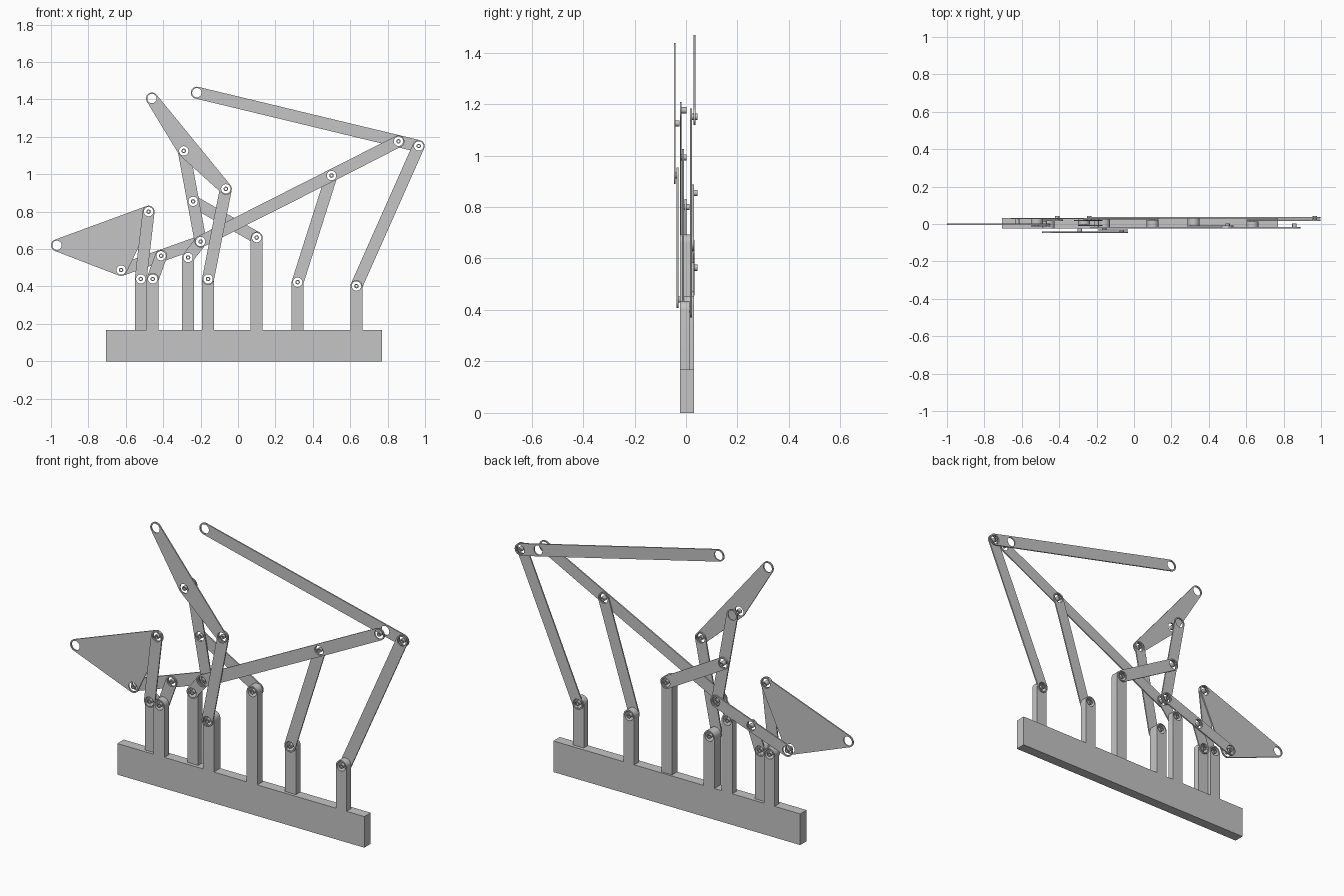
import bpy
from math import sin, cos, tau, pi
from mathutils import Vector, Matrix
from mathutils.geometry import convex_hull_2d

cube = bpy.data.objects.get("Cube")
if cube:
    bpy.data.objects.remove(cube, do_unlink=True)

grey = bpy.data.materials.new("light grey")
grey.use_nodes = True
colour = (0.56, 0.56, 0.56, 1)
grey.diffuse_color = colour
grey.node_tree.nodes["Principled BSDF"].inputs["Base Color"].default_value = colour

R = 0.032       # rounded end of every plate
HOLE = 0.025    # bearing hole
PIN = 0.012     # pin inside the hole
T = 0.007       # plate thickness


def circle(c, r, n=32):
    return [Vector((c[0] + r * cos(tau * i / n), c[1] + r * sin(tau * i / n))) for i in range(n)]


def extrude(name, loops, y0, y1):
    """Fill nested loops drawn in the xz plane and extrude them from y0 to y1."""
    curve = bpy.data.curves.new(name, "CURVE")
    curve.dimensions = "2D"
    curve.fill_mode = "BOTH"
    curve.extrude = (y1 - y0) / 2
    for loop in loops:
        spline = curve.splines.new("POLY")
        spline.points.add(len(loop) - 1)
        for p, v in zip(spline.points, loop):
            p.co = (v[0], v[1], 0, 1)
        spline.use_cyclic_u = True
    temp = bpy.data.objects.new(name + "_outline", curve)
    bpy.context.collection.objects.link(temp)
    graph = bpy.context.evaluated_depsgraph_get()
    mesh = bpy.data.meshes.new_from_object(temp.evaluated_get(graph))
    bpy.data.objects.remove(temp, do_unlink=True)
    mesh.transform(Matrix.Translation((0, (y0 + y1) / 2, 0)) @ Matrix.Rotation(pi / 2, 4, "X"))
    mesh.materials.clear()
    mesh.materials.append(grey)
    obj = bpy.data.objects.new(name, mesh)
    bpy.context.collection.objects.link(obj)


def plate(name, pivots, y0, y1=None, corners=()):
    """Rounded hull around the pivots, with a hole at each pivot."""
    pts = [v for p in pivots for v in circle(p, R)] + [Vector(c) for c in corners]
    hull = [pts[i] for i in convex_hull_2d(pts)]
    extrude(name, [hull] + [circle(p, HOLE) for p in pivots], y0, y0 + T if y1 is None else y1)


# pivots
plate_tip, plate_top, plate_low = (-0.968, 0.62), (-0.478, 0.8), (-0.625, 0.488)
foot_a, foot_b, foot_c = (-0.52, 0.44), (-0.456, 0.44), (-0.267, 0.555)
foot_d, foot_e, foot_f, foot_g = (-0.16, 0.44), (0.1, 0.661), (0.319, 0.423), (0.633, 0.402)
rear_mid, hub = (-0.411, 0.564), (-0.2, 0.64)
arm_tip, arm_mid, arm_low = (-0.46, 1.405), (-0.29, 1.125), (-0.065, 0.922)
sway_mid = (-0.24, 0.855)
beam_mid, beam_end = (0.5, 0.993), (0.858, 1.176)
boom_tip, boom_end = (-0.22, 1.436), (0.966, 1.151)

# base rail and posts
BASE_TOP, FRONT, BACK = 0.168, -0.023, 0.032
extrude("base_rail", [[(-0.705, 0), (0.771, 0), (0.771, BASE_TOP), (-0.705, BASE_TOP)]], FRONT, BACK)
posts = [
    ("a", foot_a, -0.006, BACK), ("b", foot_b, FRONT, 0.015), ("c", foot_c, -0.004, BACK),
    ("d", foot_d, FRONT, BACK), ("e", foot_e, FRONT, 0.021), ("f", foot_f, -0.007, BACK),
    ("g", foot_g, FRONT, 0.014),
]
for tag, p, y0, y1 in posts:
    plate("post_" + tag, [p], y0, y1, [(p[0] - R, BASE_TOP), (p[0] + R, BASE_TOP)])

# moving plates and links
plate("triangle_plate", [plate_tip, plate_top, plate_low], -0.005)
plate("triangle_link", [plate_top, foot_a], -0.014)
plate("rear_rocker", [rear_mid, foot_b], 0.016)
plate("rear_bar", [plate_low, rear_mid, hub], 0.026)
plate("hub_rocker", [foot_c, hub], -0.012)
plate("sway_link", [arm_mid, sway_mid, hub], 0.015)
plate("sway_rocker", [sway_mid, foot_e], 0.024)
plate("arm_plate", [arm_tip, arm_mid, arm_low], -0.047)
plate("arm_link", [arm_low, foot_d], -0.036)
plate("long_beam", [hub, beam_mid, beam_end], -0.024)
plate("beam_rocker", [beam_mid, foot_f], -0.015)
plate("boom", [boom_tip, beam_end, boom_end], 0.03)
plate("boom_rocker", [boom_end, foot_g], 0.016)

# hollow pins through the joints
pins = [
    (plate_top, -0.014, 0.014), (plate_low, -0.005, 0.033), (foot_a, -0.014, BACK),
    (foot_b, FRONT, 0.023), (foot_c, -0.012, BACK), (foot_d, -0.036, BACK),
    (foot_e, FRONT, 0.031), (foot_f, -0.015, BACK), (foot_g, FRONT, 0.023),
    (rear_mid, 0.016, 0.044), (hub, -0.024, 0.033), (arm_mid, -0.047, -0.025),
    (arm_low, -0.047, -0.029), (sway_mid, 0.015, 0.044), (beam_mid, -0.024, 0.002),
    (beam_end, -0.024, 0.002), (boom_end, 0.016, 0.044),
]
for i, (p, y0, y1) in enumerate(pins):
    extrude(f"pin_{i + 1}", [circle(p, PIN, 20), circle(p, PIN / 2, 20)], y0, y1)

# crisp flat faces with smooth round ends
bpy.ops.object.select_all(action="DESELECT")
for obj in bpy.context.collection.objects:
    if obj.type == "MESH" and grey.name in obj.data.materials:
        obj.select_set(True)
        bpy.context.view_layer.objects.active = obj
bpy.ops.object.shade_smooth_by_angle()
